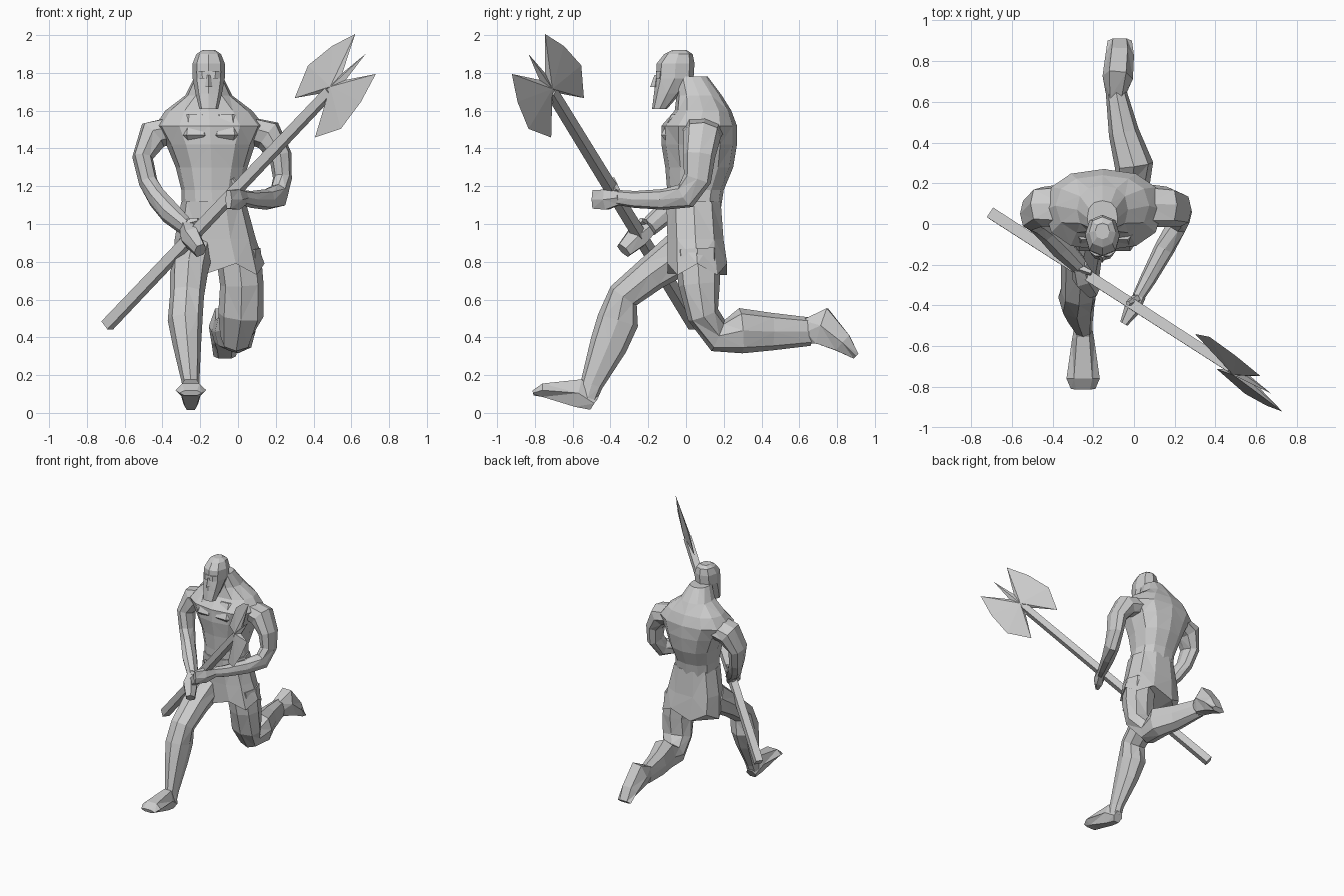
import bpy
import bmesh
from math import cos, sin, pi, copysign
from mathutils import Vector

cube = bpy.data.objects.get("Cube")
if cube:
    bpy.data.objects.remove(cube, do_unlink=True)

stone = bpy.data.materials.new("stone_grey")
stone.use_nodes = True
grey = (0.6, 0.6, 0.6, 1)
stone.diffuse_color = grey
stone.node_tree.nodes["Principled BSDF"].inputs["Base Color"].default_value = grey


def finish(name, bm):
    """Turn a bmesh into a flat shaded object."""
    bmesh.ops.recalc_face_normals(bm, faces=bm.faces)
    mesh = bpy.data.meshes.new(name)
    bm.to_mesh(mesh)
    bm.free()
    mesh.materials.append(stone)
    obj = bpy.data.objects.new(name, mesh)
    bpy.context.collection.objects.link(obj)
    return obj


def squared(value, power):
    return copysign(abs(value) ** power, value)


def loft(name, rings, sides=8, upright=False, power=0.85, hem=0):
    """Skin rings given as x, y, z, half width, half depth."""
    bm = bmesh.new()
    centres = [Vector(ring[:3]) for ring in rings]
    loops = []
    for i, centre in enumerate(centres):
        before = centres[max(i - 1, 0)]
        after = centres[min(i + 1, len(centres) - 1)]
        along = Vector((0, 0, 1)) if upright else (after - before).normalized()
        across = Vector((1, 0, 0))
        across = (across - along * along.dot(across)).normalized()
        deep = along.cross(across)
        width, depth = rings[i][3:]
        loop = []
        for k in range(sides):
            angle = 2 * pi * k / sides
            point = centre + across * width * squared(cos(angle), power)
            point += deep * depth * squared(sin(angle), power)
            if i == 0:
                point.z += hem * (-1) ** k
            loop.append(bm.verts.new(point))
        loops.append(loop)
    for lower, upper in zip(loops, loops[1:]):
        for k in range(sides):
            n = (k + 1) % sides
            bm.faces.new((lower[k], lower[n], upper[n], upper[k]))
    bm.faces.new(loops[0][::-1])
    bm.faces.new(loops[-1])
    bmesh.ops.triangulate(bm, faces=bm.faces)
    return finish(name, bm)


# Trunk: flared kilt, waist, chest, sloping shoulders and neck
loft("kilt", [
    (-.1, .06, .76, .24, .165),
    (-.12, .05, .92, .215, .155),
    (-.13, .04, 1.12, .17, .15),
], sides=10, upright=True, hem=.03)
loft("torso", [
    (-.13, .04, 1.05, .165, .14),
    (-.14, .05, 1.18, .16, .15),
    (-.14, .07, 1.3, .19, .18),
    (-.145, .07, 1.42, .235, .2),
    (-.15, .07, 1.52, .29, .2),
    (-.155, .09, 1.6, .23, .15),
    (-.155, .07, 1.68, .125, .12),
    (-.155, .03, 1.78, .075, .085),
], sides=12, upright=True)

# Chest muscles: shallow slabs sharing a lower crease
for name, x in (("right_pectoral", -.225), ("left_pectoral", -.065)):
    loft(name, [
        (x, -.06, 1.43, .07, .04),
        (x, -.08, 1.47, .085, .06),
        (x, -.05, 1.58, .06, .03),
    ], sides=6, upright=True)

# Head with long beard, brow and nose
loft("head", [
    (-.155, -.14, 1.61, .05, .04),
    (-.155, -.1, 1.69, .07, .07),
    (-.155, -.06, 1.77, .085, .1),
    (-.155, -.055, 1.85, .085, .1),
    (-.155, -.04, 1.9, .065, .075),
    (-.155, -.035, 1.92, .035, .04),
], upright=True)
loft("brow", [
    (-.155, -.14, 1.77, .06, .022),
    (-.155, -.135, 1.81, .065, .025),
], sides=6, upright=True)
loft("nose", [
    (-.155, -.165, 1.725, .02, .025),
    (-.155, -.155, 1.79, .01, .012),
], sides=4, upright=True)

# Arms, each running from inside the chest to the wrist
loft("left_arm", [
    (.04, .09, 1.5, .07, .11),
    (.16, .085, 1.47, .085, .1),
    (.225, .07, 1.36, .06, .085),
    (.235, .06, 1.24, .05, .075),
    (.215, 0, 1.15, .05, .07),
    (.15, -.12, 1.13, .05, .055),
    (.07, -.27, 1.13, .04, .045),
    (.02, -.36, 1.14, .03, .04),
])
loft("right_arm", [
    (-.34, .09, 1.5, .07, .11),
    (-.45, .085, 1.47, .085, .1),
    (-.505, .05, 1.35, .055, .085),
    (-.475, .02, 1.22, .05, .07),
    (-.43, -.03, 1.14, .05, .065),
    (-.36, -.11, 1.06, .055, .06),
    (-.27, -.2, .98, .04, .05),
])

# Gripping hands with thumbs
loft("left_hand", [
    (.03, -.35, 1.14, .03, .04),
    (-.01, -.42, 1.13, .04, .06),
    (-.05, -.49, 1.13, .02, .055),
], sides=6)
loft("left_thumb", [
    (.01, -.37, 1.17, .025, .025),
    (-.03, -.39, 1.24, .012, .012),
], sides=5)
loft("right_hand", [
    (-.27, -.2, .98, .04, .05),
    (-.25, -.26, .93, .055, .065),
    (-.2, -.33, .86, .035, .045),
], sides=6)
loft("right_thumb", [
    (-.28, -.21, 1, .025, .025),
    (-.21, -.24, 1.02, .012, .015),
], sides=5)

# Striding front leg
loft("right_leg", [
    (-.23, -.01, .86, .1, .12),
    (-.26, -.18, .74, .1, .095),
    (-.27, -.33, .62, .09, .085),
    (-.28, -.36, .49, .092, .11),
    (-.27, -.41, .36, .075, .1),
    (-.25, -.5, .15, .045, .06),
    (-.25, -.52, .08, .045, .05),
])
loft("right_foot", [
    (-.25, -.485, .05, .04, .045),
    (-.25, -.57, .105, .055, .085),
    (-.25, -.76, .12, .082, .04),
    (-.25, -.81, .105, .06, .015),
], sides=6)

# Trailing back leg, bent at the knee
loft("left_leg", [
    (0, .06, .86, .12, .12),
    (.02, .07, .68, .115, .11),
    (.015, .09, .52, .12, .085),
    (-.01, .17, .41, .085, .09),
    (0, .29, .435, .095, .12),
    (-.05, .45, .43, .075, .1),
    (-.09, .66, .43, .05, .075),
])
loft("left_foot", [
    (-.09, .64, .43, .05, .075),
    (-.08, .72, .46, .075, .11),
    (-.07, .83, .37, .07, .06),
    (-.07, .9, .3, .06, .02),
], sides=6)

# Double-bladed axe laid out along its shaft
tip = Vector((.675, -.834, 1.9))
along = Vector((.63, -.406, .662)).normalized()
across = Vector((.352, -.583, -.732))
across = (across - along * along.dot(across)).normalized()
normal = along.cross(across)
loft("axe_shaft", [
    (*(tip - along * 2.17), .04, .04),
    (*(tip - along * .3), .035, .035),
], sides=4)

half = [(.18, .025), (0, .148), (.16, .207), (.345, .235), (.51, .146), (.36, .04)]
outline = [(0, 0)] + half + [(back, -out) for back, out in half[::-1]]
bm = bmesh.new()
rim = [bm.verts.new(tip - along * back + across * out) for back, out in outline]
hub = tip - along * .27
for side in (-1, 1):
    peak = bm.verts.new(hub + normal * .025 * side)
    for a, b in zip(rim, rim[1:] + rim[:1]):
        bm.faces.new((a, b, peak))
finish("axe_head", bm)
